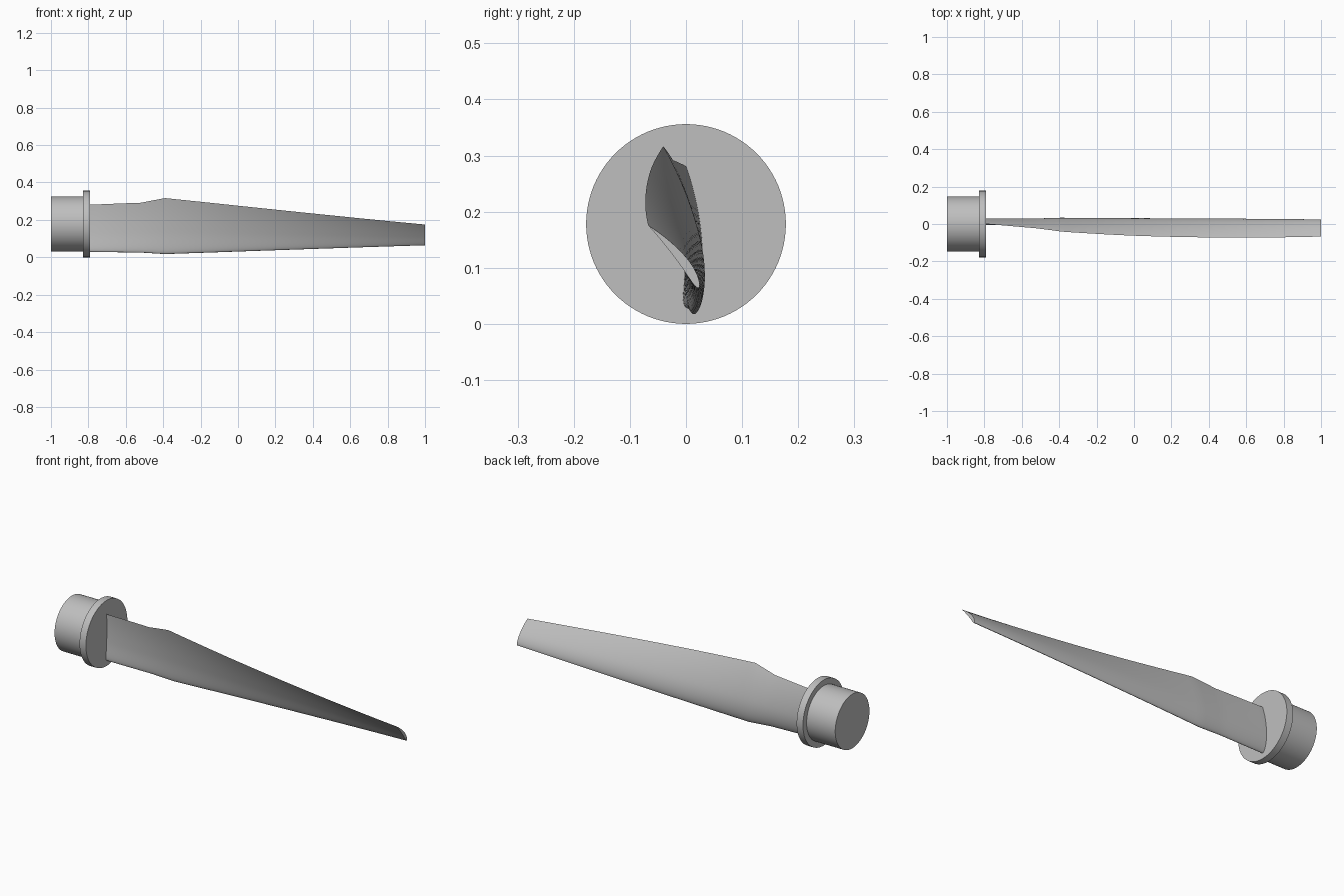
import bpy, bmesh, math
from mathutils import Vector

if "Cube" in bpy.data.objects:
    bpy.data.objects.remove(bpy.data.objects["Cube"], do_unlink=True)

# One plain grey for every part
GREY = (0.52, 0.52, 0.52, 1)
grey = bpy.data.materials.new("plain grey")
grey.use_nodes = True
grey.diffuse_color = GREY
grey.node_tree.nodes["Principled BSDF"].inputs["Base Color"].default_value = GREY

HUB_Z = 0.178      # height of the shaft axis
PIVOT_Z = 0.092    # height of the quarter-chord line the blade twists about


def finish(obj, angle):
    obj.data.materials.append(grey)
    bpy.ops.object.select_all(action="DESELECT")
    obj.select_set(True)
    bpy.context.view_layer.objects.active = obj
    bpy.ops.object.shade_smooth_by_angle(angle=math.radians(angle))


def disc(name, x0, x1, radius):
    bpy.ops.mesh.primitive_cylinder_add(
        vertices=96, radius=radius, depth=x1 - x0,
        location=((x0 + x1) / 2, 0, HUB_Z), rotation=(0, math.pi / 2, 0))
    obj = bpy.context.object
    obj.name = name
    finish(obj, 30)


def lerp_table(table, x):
    """Straight-line interpolation, held constant past the ends."""
    if x <= table[0][0]:
        return table[0][1]
    for (xa, a), (xb, b) in zip(table, table[1:]):
        if x <= xb:
            return a + (b - a) * (x - xa) / (xb - xa)
    return table[-1][1]


def airfoil(n, camber=0.06, peak=0.4, thick=0.12):
    """Closed cambered section, unit chord, trailing edge to nose and back."""
    upper, lower = [], []
    for i in range(n + 1):
        s = (1 - math.cos(math.pi * i / n)) / 2
        t = 5 * thick * (0.2969 * math.sqrt(s) - 0.126 * s - 0.3516 * s**2
                         + 0.2843 * s**3 - 0.1036 * s**4)
        p = peak if s < peak else 1 - peak
        d = s if s < peak else 1 - s
        c = camber * (2 * p * d - d * d) / p**2
        slope = math.atan(2 * camber * (peak - s) / p**2)
        off = Vector((-math.sin(slope), math.cos(slope))) * t
        upper.append(Vector((s, c)) + off)
        lower.append(Vector((s, c)) - off)
    return upper[::-1] + lower[1:-1]


# Chord length and twist in degrees along the span
CHORD = [(-0.79, 0.252), (-0.52, 0.268), (-0.39, 0.304), (1, 0.1425)]
TWIST = [(-0.79, 0), (-0.52, 6.6), (-0.39, 10.2), (0, 18.8), (0.5, 28.7), (1, 38.9)]

# Twisted, tapering blade lofted through the sections
stations = [-0.80, -0.79]
for start, end, steps in ((-0.79, -0.52, 8), (-0.52, -0.39, 5), (-0.39, 1, 40)):
    stations += [start + (end - start) * (i + 1) / steps for i in range(steps)]

bm = bmesh.new()
section = airfoil(28)
rings = []
for x in stations:
    chord = lerp_table(CHORD, x)
    a = math.radians(lerp_table(TWIST, x))
    ring = []
    for s, h in section:
        along, out = (s - 0.25) * chord, h * chord
        ring.append(bm.verts.new((x, out * math.cos(a) - along * math.sin(a),
                                  PIVOT_Z + along * math.cos(a) + out * math.sin(a))))
    rings.append(ring)
for r0, r1 in zip(rings, rings[1:]):
    for i in range(len(section)):
        j = (i + 1) % len(section)
        bm.faces.new((r0[i], r0[j], r1[j], r1[i]))
bm.faces.new(rings[0])
bm.faces.new(rings[-1])
bmesh.ops.recalc_face_normals(bm, faces=bm.faces)
mesh = bpy.data.meshes.new("blade")
bm.to_mesh(mesh)
bm.free()
blade = bpy.data.objects.new("blade", mesh)
bpy.context.collection.objects.link(blade)
finish(blade, 40)

# Root shaft and its collar
disc("root_shaft", -1, -0.82, 0.147)
disc("root_collar", -0.828, -0.79, 0.178)
